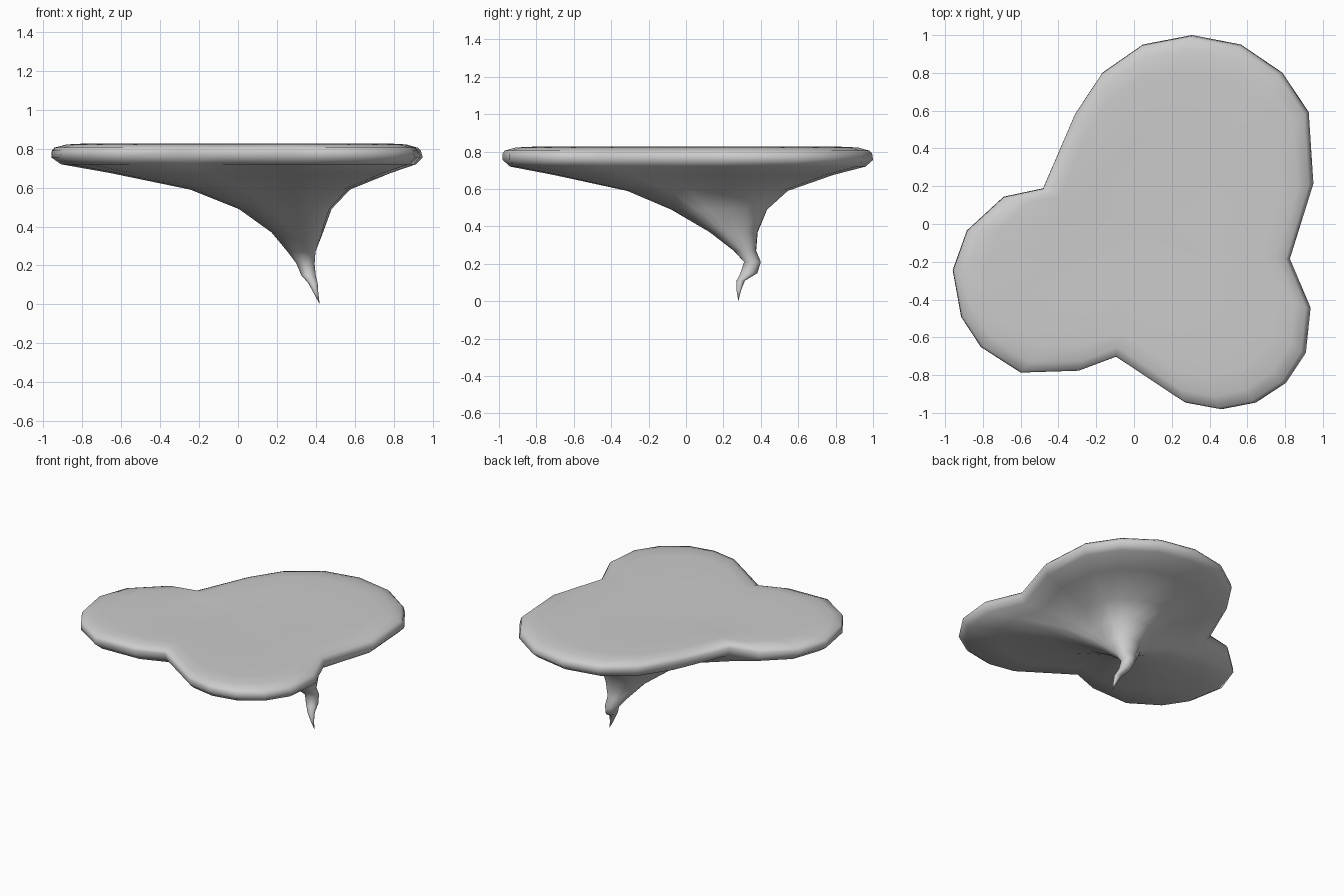
import bpy, bmesh, math

# Three-lobed cap outline, seen from above
outline = [(.31, 1), (.57, .95), (.79, .80), (.93, .59), (.955, .21), (.83, -.19),
           (.94, -.45), (.915, -.69), (.81, -.85), (.65, -.955), (.47, -.99), (.28, -.955),
           (-.09, -.71), (-.29, -.785), (-.60, -.795), (-.81, -.66), (-.915, -.50), (-.96, -.25),
           (-.885, -.04), (-.69, .14), (-.48, .185), (-.31, .58), (-.165, .80), (.05, .95)]

# Sections from top to tip: z, x min, x max, y min, y max, roundness
sections = [
    (.822, -.45, .45, -.48, .48, .1),
    (.827, -.78, .78, -.81, .81, 0),
    (.822, -.88, .87, -.92, .92, 0),
    (.805, -.945, .93, -.98, .98, 0),
    (.79, -.957, .945, -.99, .995, 0),
    (.755, -.96, .955, -.99, 1.0, 0),
    (.72, -.91, .92, -.95, .96, 0),
    (.675, -.66, .79, -.72, .79, .1),
    (.59, -.25, .58, -.33, .55, .3),
    (.49, 0, .485, -.09, .44, .55),
    (.37, .17, .44, .12, .385, .8),
    (.27, .255, .40, .255, .375, 1),
    (.21, .30, .395, .31, .40, 1),
    (.15, .325, .40, .29, .382, 1),
    (.11, .36, .41, .27, .315, 1),
    (.06, .388, .413, .27, .295, 1),
]

bm = bmesh.new()


def ring(z, x0, x1, y0, y1, roundness):
    verts = []
    for x, y in outline:
        a = math.atan2(y, x)
        u = x / .96 * (1 - roundness) + math.cos(a) * roundness
        v = y * (1 - roundness) + math.sin(a) * roundness
        verts.append(bm.verts.new(((x0 + x1) / 2 + u * (x1 - x0) / 2,
                                   (y0 + y1) / 2 + v * (y1 - y0) / 2, z)))
    return verts


# Cap and twisted stem as one continuous skin
rings = [ring(*s) for s in sections]
n = len(outline)
for a, b in zip(rings, rings[1:]):
    for i in range(n):
        j = (i + 1) % n
        bm.faces.new((a[i], a[j], b[j], b[i]))

# Close the top and the pointed tip
for loop, point in ((rings[0], (0.05, 0, .818)), (rings[-1], (.42, .28, 0))):
    c = bm.verts.new(point)
    for i in range(n):
        bm.faces.new((loop[i], loop[(i + 1) % n], c))
bmesh.ops.recalc_face_normals(bm, faces=bm.faces)
for f in bm.faces:
    f.smooth = True

mesh = bpy.data.meshes.new("lobed_cap_with_stem")
bm.to_mesh(mesh)
bm.free()
obj = bpy.data.objects.new("lobed_cap_with_stem", mesh)
bpy.context.collection.objects.link(obj)
